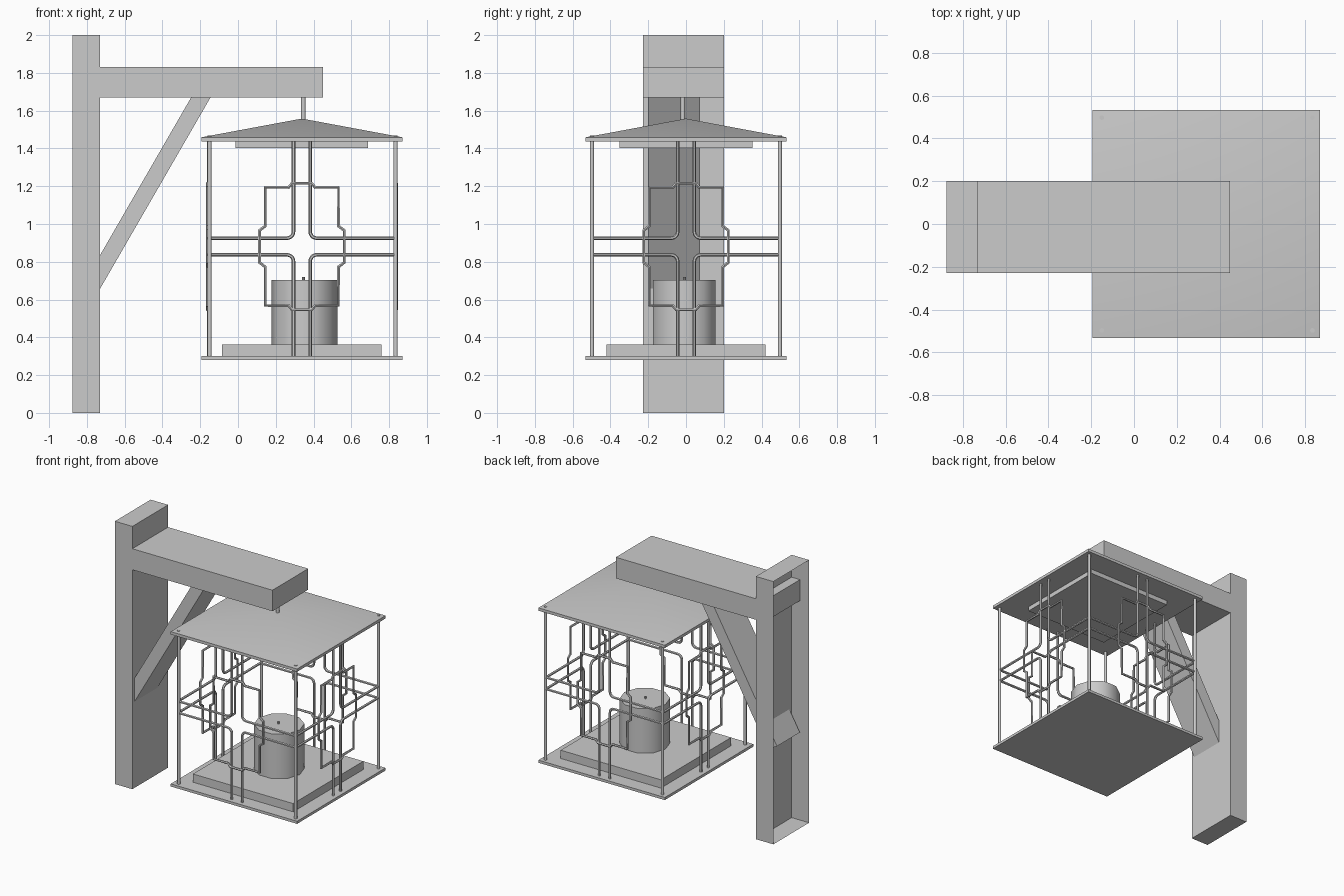
import bpy, bmesh, math
from mathutils import Matrix, Vector

if "Cube" in bpy.data.objects:
    bpy.data.objects.remove(bpy.data.objects["Cube"])

CX, CZ = 0.338, 0.881      # lantern axis, lattice centre height
HALF = 0.495               # corner rods / lattice distance from axis


def finish(name, bm, smooth=False):
    bmesh.ops.recalc_face_normals(bm, faces=bm.faces)
    me = bpy.data.meshes.new(name)
    bm.to_mesh(me)
    bm.free()
    ob = bpy.data.objects.new(name, me)
    bpy.context.collection.objects.link(ob)
    if smooth:
        shade(ob)
    return ob


def shade(ob):
    bpy.ops.object.select_all(action='DESELECT')
    ob.select_set(True)
    bpy.context.view_layer.objects.active = ob
    bpy.ops.object.shade_smooth_by_angle(angle=math.radians(40))


def box_bm(x0, x1, y0, y1, z0, z1):
    bm = bmesh.new()
    m = (Matrix.Translation(((x0 + x1) / 2, (y0 + y1) / 2, (z0 + z1) / 2))
         @ Matrix.Diagonal((x1 - x0, y1 - y0, z1 - z0, 1)))
    bmesh.ops.create_cube(bm, size=1, matrix=m)
    return bm


def box(name, *dims):
    return finish(name, box_bm(*dims))


def plate(name, half, z0, z1, cx=CX):
    return box(name, cx - half, cx + half, -half, half, z0, z1)


def cyl(name, x, y, z0, z1, r, sides, turn=0):
    bm = bmesh.new()
    m = Matrix.Translation((x, y, (z0 + z1) / 2)) @ Matrix.Rotation(turn, 4, 'Z')
    bmesh.ops.create_cone(bm, cap_ends=True, segments=sides, radius1=r, radius2=r,
                          depth=z1 - z0, matrix=m)
    return finish(name, bm, True)


# Upright post, open on its back face
bm = box_bm(-0.877, -0.73, -0.228, 0.202, 0, 2)
back = min(bm.faces, key=lambda f: f.calc_center_median().x)
bmesh.ops.delete(bm, geom=[back], context='FACES_ONLY')
post = finish("upright_post", bm)

# Arm, reaching into the hollow post
box("arm_beam", -0.80, 0.45, -0.228, 0.202, 1.67, 1.83)

# Diagonal brace
direction = Vector((0.5, 0, 0.866))
start, end = Vector((-0.78, 0, 0.66)), Vector((-0.172, 0, 1.713))
mid = (start + end) / 2
bm = bmesh.new()
bmesh.ops.create_cube(bm, size=1, matrix=(
    Matrix.Translation((mid.x, -0.063, mid.z)) @ Matrix.Rotation(math.radians(30), 4, 'Y')
    @ Matrix.Diagonal((0.089, 0.275, (end - start).length, 1))))
finish("diagonal_brace", bm)

# Hanger and lantern roof: thin slab rising to a shallow pyramid
cyl("hanger_rod", 0.346, -0.016, 1.54, 1.68, 0.012, 12)
bm = box_bm(CX - 0.532, CX + 0.532, -0.532, 0.532, 1.437, 1.459)
top = max(bm.faces, key=lambda f: f.calc_center_median().z)
apex = bmesh.ops.poke(bm, faces=[top])['verts'][0]
apex.co.z = 1.558
finish("lantern_roof", bm, True)
plate("roof_under_plate", 0.351, 1.403, 1.437)

# Lantern floor
plate("floor_slab", 0.532, 0.28, 0.30)
plate("floor_plinth", 0.422, 0.30, 0.363)

# Candle
cyl("candle", 0.352, -0.008, 0.363, 0.703, 0.174, 10, math.pi / 2)
cyl("candle_wick", 0.347, -0.008, 0.68, 0.72, 0.007, 8)

# Corner rods
for sx in (-1, 1):
    for sy in (-1, 1):
        cyl("corner_rod", 0.342 + sx * 0.4925, sy * 0.4975, 0.29, 1.468, 0.011, 12)


# Lattice panels: four elbow rods and a stepped ring on each side
def lattice(name, turn):
    cu = bpy.data.curves.new(name, 'CURVE')
    cu.dimensions = '3D'
    cu.bevel_depth = 0.0095
    cu.bevel_resolution = 1
    cu.use_fill_caps = True

    def path(pts, closed=False):
        sp = cu.splines.new('POLY')
        sp.points.add(len(pts) - 1)
        for p, (x, y, z) in zip(sp.points, pts):
            p.co = (x, y, z, 1)
        sp.use_cyclic_u = closed

    g, r = 0.044, 0.035
    for sx in (-1, 1):
        for sz, reach in ((1, 0.56), (-1, 0.585)):
            pts = [(sx * g, -HALF, sz * reach)]
            for i in range(6):
                a = math.pi / 2 * i / 5
                pts.append((sx * (g + r - r * math.cos(a)), -HALF,
                            sz * (g + r - r * math.sin(a))))
            pts.append((sx * HALF, -HALF, sz * g))
            path(pts)

    quarter = [(0.052, 0.335), (0.07, 0.313), (0.194, 0.313), (0.194, 0.108), (0.224, 0.085)]
    ring = []
    for sx, sz in ((1, 1), (1, -1), (-1, -1), (-1, 1)):
        part = quarter if sx == sz else quarter[::-1]
        ring += [(sx * x, -HALF - 0.004, sz * z) for x, z in part]
    path(ring, True)

    ob = bpy.data.objects.new(name, cu)
    bpy.context.collection.objects.link(ob)
    ob.location = (CX, 0, CZ)
    ob.rotation_euler.z = turn
    bpy.ops.object.select_all(action='DESELECT')
    ob.select_set(True)
    bpy.context.view_layer.objects.active = ob
    bpy.ops.object.convert(target='MESH')
    shade(bpy.context.view_layer.objects.active)


for i, side in enumerate(("front", "right", "back", "left")):
    lattice(side + "_lattice", i * math.pi / 2)
